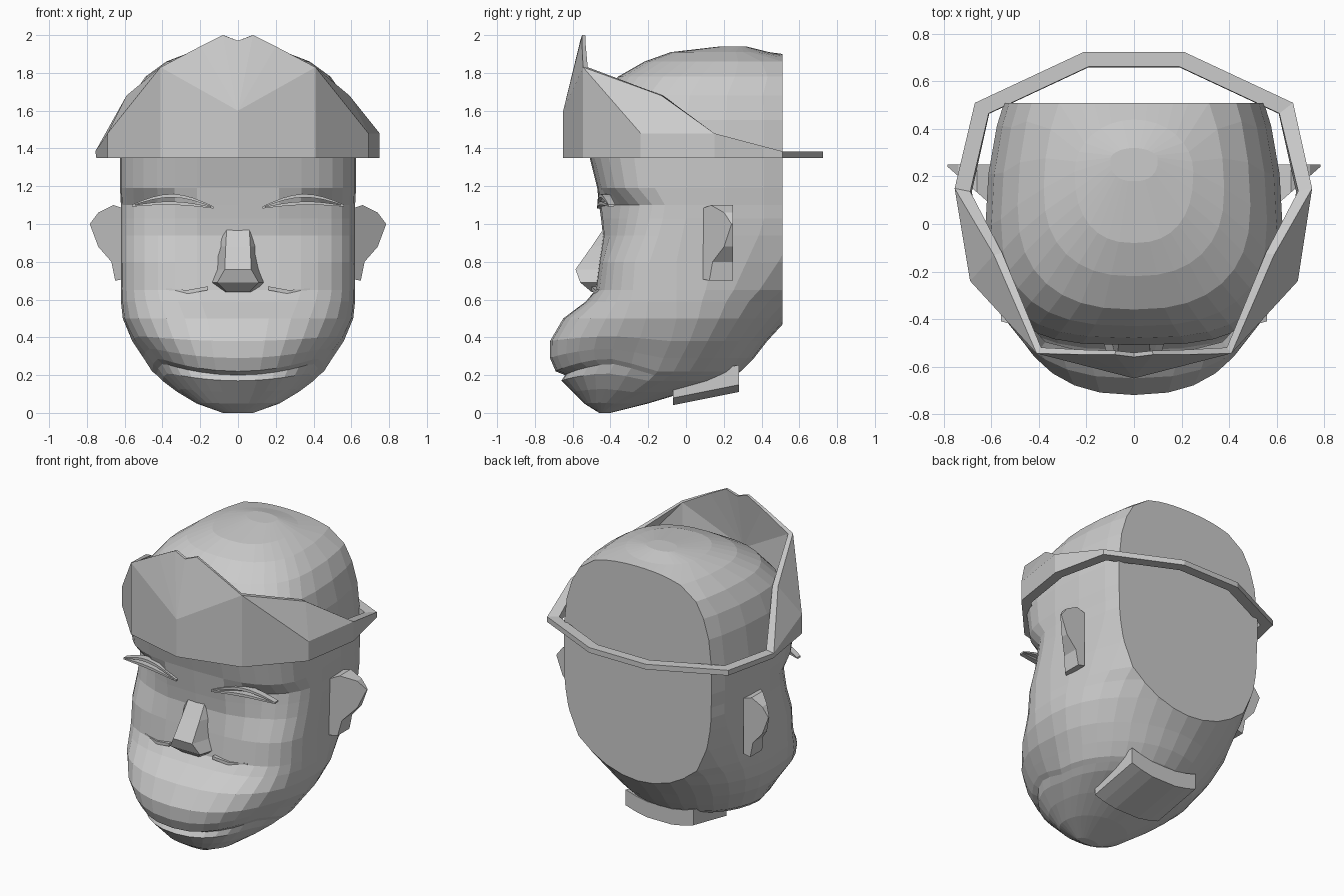
import bpy, bmesh, math
from mathutils import Vector

cube = bpy.data.objects.get("Cube")
if cube:
    bpy.data.objects.remove(cube)

grey = bpy.data.materials.new("plain grey")
grey.use_nodes = True
GREY = (0.6, 0.6, 0.6, 1)
grey.diffuse_color = GREY
grey.node_tree.nodes["Principled BSDF"].inputs["Base Color"].default_value = GREY


def finish(bm, name):
    bmesh.ops.recalc_face_normals(bm, faces=bm.faces)
    mesh = bpy.data.meshes.new(name)
    bm.to_mesh(mesh)
    bm.free()
    mesh.materials.append(grey)
    ob = bpy.data.objects.new(name, mesh)
    bpy.context.collection.objects.link(ob)
    return ob


def bridge(bm, loops):
    """Join closed loops of points into one capped skin."""
    rows = [[bm.verts.new(p) for p in loop] for loop in loops]
    n = len(rows[0])
    for a, b in zip(rows, rows[1:]):
        for i in range(n):
            j = (i + 1) % n
            bm.faces.new((a[i], a[j], b[j], b[i]))
    bm.faces.new(rows[0])
    bm.faces.new(rows[-1])


def loft(name, loops):
    bm = bmesh.new()
    bridge(bm, loops)
    return finish(bm, name)


def both_sides(name, loops):
    for side, s in (("left", 1), ("right", -1)):
        loft(side + "_" + name, [[(s * x, y, z) for x, y, z in l] for l in loops])


# Head: level rings of (height, front y, widest y, back y, half width, smile lift)
RINGS = [
    (0.00, -0.46, -0.44, -0.40, 0.08, 0.0),
    (0.05, -0.54, -0.38, -0.20, 0.22, 0.1),
    (0.11, -0.60, -0.28, 0.00, 0.32, 0.2),
    (0.17, -0.66, -0.20, 0.20, 0.40, 0.3),
    (0.20, -0.64, -0.17, 0.26, 0.43, 0.4),
    (0.22, -0.69, -0.15, 0.29, 0.455, 0.4),
    (0.29, -0.72, -0.12, 0.36, 0.50, 0.25),
    (0.38, -0.72, -0.08, 0.43, 0.56, 0.1),
    (0.50, -0.65, -0.05, 0.54, 0.61, 0.0),
    (0.59, -0.53, -0.05, 0.64, 0.62, 0.0),
    (0.65, -0.48, -0.05, 0.74, 0.62, 0.0),
    (0.80, -0.46, -0.05, 0.92, 0.62, 0.0),
    (0.94, -0.44, -0.02, 1.04, 0.62, 0.0),
    (1.03, -0.45, 0.00, 1.08, 0.62, 0.0),
    (1.10, -0.46, 0.00, 1.08, 0.62, 0.0),
    (1.19, -0.47, 0.00, 1.08, 0.625, 0.0),
    (1.35, -0.51, 0.00, 1.08, 0.625, 0.0),
    (1.55, -0.48, 0.00, 1.08, 0.60, 0.0),
    (1.68, -0.43, 0.02, 1.03, 0.56, 0.0),
    (1.78, -0.36, 0.08, 1.00, 0.49, 0.0),
    (1.86, -0.22, 0.15, 0.80, 0.38, 0.0),
    (1.91, -0.08, 0.22, 0.44, 0.25, 0.0),
    (1.94, 0.18, 0.27, 0.32, 0.10, 0.0),
]
STEPS = 8
SOCKET = {0.94: 0.03, 1.03: 0.05, 1.10: 0.07}


def head_ring(z, front, mid, back, w, lift):
    # round jaw and crown, squarer face
    square = 2.4 + 0.7 * max(0, min(1, (z - 0.48) * 6, (1.8 - z) * 3))
    pts = []
    for i in range(4 * STEPS):
        a = math.tau * i / (4 * STEPS)
        s, c = math.sin(a), math.cos(a)
        n = square if c > 0 else 2.0
        x = w * math.copysign(abs(s) ** (2 / n), s)
        reach = abs(c) ** (2 / n)
        y = mid + (front - mid if c > 0 else back - mid) * reach
        rise = 0
        if c > 0:
            fade = min(1, 2 * reach)
            rise = lift * x * x * fade
            # eye sockets sink under the outer brow
            y += SOCKET.get(z, 0) * fade * min(1, max(0, abs(x) - 0.2) * 4)
        pts.append((x, y, z + rise))
    return pts


bm = bmesh.new()
bridge(bm, [head_ring(*r) for r in RINGS])
# The back is sliced off flat
cut = bmesh.ops.bisect_plane(bm, geom=bm.verts[:] + bm.edges[:] + bm.faces[:],
                             plane_co=(0, 0.51, 0), plane_no=(0, 1, 0), clear_outer=True)
bmesh.ops.contextual_create(bm, geom=[e for e in cut["geom_cut"]
                                      if isinstance(e, bmesh.types.BMEdge)])
finish(bm, "head")

# Nose: wedge widening down to the tip, then tucked under
def nose_ring(z, y_tip, w_tip, w_base, y_base=-0.36):
    return [(-w_base, y_base, z), (-w_tip, y_tip, z), (w_tip, y_tip, z), (w_base, y_base, z)]


loft("nose", [nose_ring(0.97, -0.44, 0.06, 0.12), nose_ring(0.88, -0.50, 0.065, 0.13),
              nose_ring(0.76, -0.585, 0.07, 0.14), nose_ring(0.69, -0.56, 0.11, 0.17),
              nose_ring(0.64, -0.50, 0.06, 0.12)])

# Eyelids: thin curved slivers
def lid(height, bow, depth):
    loops = []
    for i in range(9):
        t = i / 8
        arch = math.sin(math.pi * t)
        x = 0.13 + 0.43 * t
        y = -0.47 + 0.06 * t * t
        z = height + bow * arch + 0.01 * t
        h = 0.003 + 0.006 * arch
        d = depth * (1 - 0.4 * t)
        loops.append([(x, y, z - h), (x, y, z + h), (x, y + d, z + h), (x, y + d, z - h)])
    return loops


both_sides("upper_eyelid", lid(1.09, 0.055, 0.06))
both_sides("lower_eyelid", lid(1.085, 0.02, 0.05))

# Cheek creases beside the nose
both_sides("cheek_crease", [[(x, y, z), (x, y, z + 0.02), (x, y + 0.07, z + 0.02), (x, y + 0.07, z)]
                            for x, y, z in ((0.16, -0.50, 0.65), (0.27, -0.48, 0.63), (0.38, -0.445, 0.64))])

# Ears: flared wedges sweeping back to a thin rim
EAR = [(0.60, 1.08), (0.66, 1.10), (0.74, 1.06), (0.785, 1.00),
       (0.74, 0.88), (0.67, 0.80), (0.65, 0.70), (0.60, 0.71)]
both_sides("ear", [[(x, 0.08 + 0.87 * (x - 0.6), z) for x, z in EAR],
                   [(x, 0.25, z) for x, z in EAR]])

# Neck: gently curved slab under the jaw
def neck_end(y, top, bottom):
    xs = [-0.25, -0.18, -0.09, 0.09, 0.18, 0.25]
    lower = [(x, y, bottom + 0.7 * x * x) for x in xs]
    return lower + [(x, y, top + 0.7 * x * x) for x in reversed(xs)]


loft("neck", [neck_end(-0.07, 0.14, 0.035), neck_end(0.28, 0.21, 0.105)])

# Cap: tall faceted front on a band that runs round to the back
P = {
    "front": (0, -0.65, 1.35), "front_mid": (0, -0.65, 1.60), "notch": (0, -0.56, 1.97),
    "peak": (0.08, -0.55, 2.0), "slope": (0.20, -0.55, 1.94),
    "corner": (0.41, -0.545, 1.35), "corner_top": (0.41, -0.545, 1.83),
    "temple": (0.69, -0.24, 1.35), "temple_top": (0.69, -0.24, 1.48),
    "side_rim": (0.59, -0.13, 1.68), "side": (0.75, 0.15, 1.35), "side_top": (0.75, 0.15, 1.48),
    "rear": (0.67, 0.51, 1.35), "rear_top": (0.67, 0.51, 1.385),
    "back": (0.21, 0.725, 1.35), "back_top": (0.21, 0.725, 1.385),
    "end": (0, 0.725, 1.35), "end_top": (0, 0.725, 1.385),
}
PANELS = [
    "front corner corner_top front_mid", "front_mid corner_top slope", "front_mid slope peak",
    "front_mid peak notch", "corner temple temple_top corner_top",
    "corner_top temple_top side_rim", "temple_top side_top side_rim",
    "temple side side_top temple_top", "side rear rear_top side_top",
    "rear back back_top rear_top", "back end end_top back_top",
]
bm = bmesh.new()
for s in (1, -1):
    # the right rim dips lower beside the ear
    if s < 0:
        P["side_top"] = (0.755, 0.15, 1.385)
    for panel in PANELS:
        bm.faces.new([bm.verts.new((s * P[k][0], P[k][1], P[k][2])) for k in panel.split()])
bmesh.ops.remove_doubles(bm, verts=bm.verts, dist=0.001)
bmesh.ops.recalc_face_normals(bm, faces=bm.faces)
# thicken inwards, thinner toward the top
rim = [e for e in bm.edges if e.is_boundary]
inner = {}
for v in bm.verts[:]:
    k = 0.91 + 0.06 * (v.co.z - 1.35) / 0.65
    inner[v] = bm.verts.new(Vector((v.co.x * k, v.co.y * k, v.co.z)))
for f in bm.faces[:]:
    bm.faces.new([inner[v] for v in reversed(f.verts)])
for e in rim:
    a, b = e.verts
    bm.faces.new((a, b, inner[b], inner[a]))
finish(bm, "cap")
